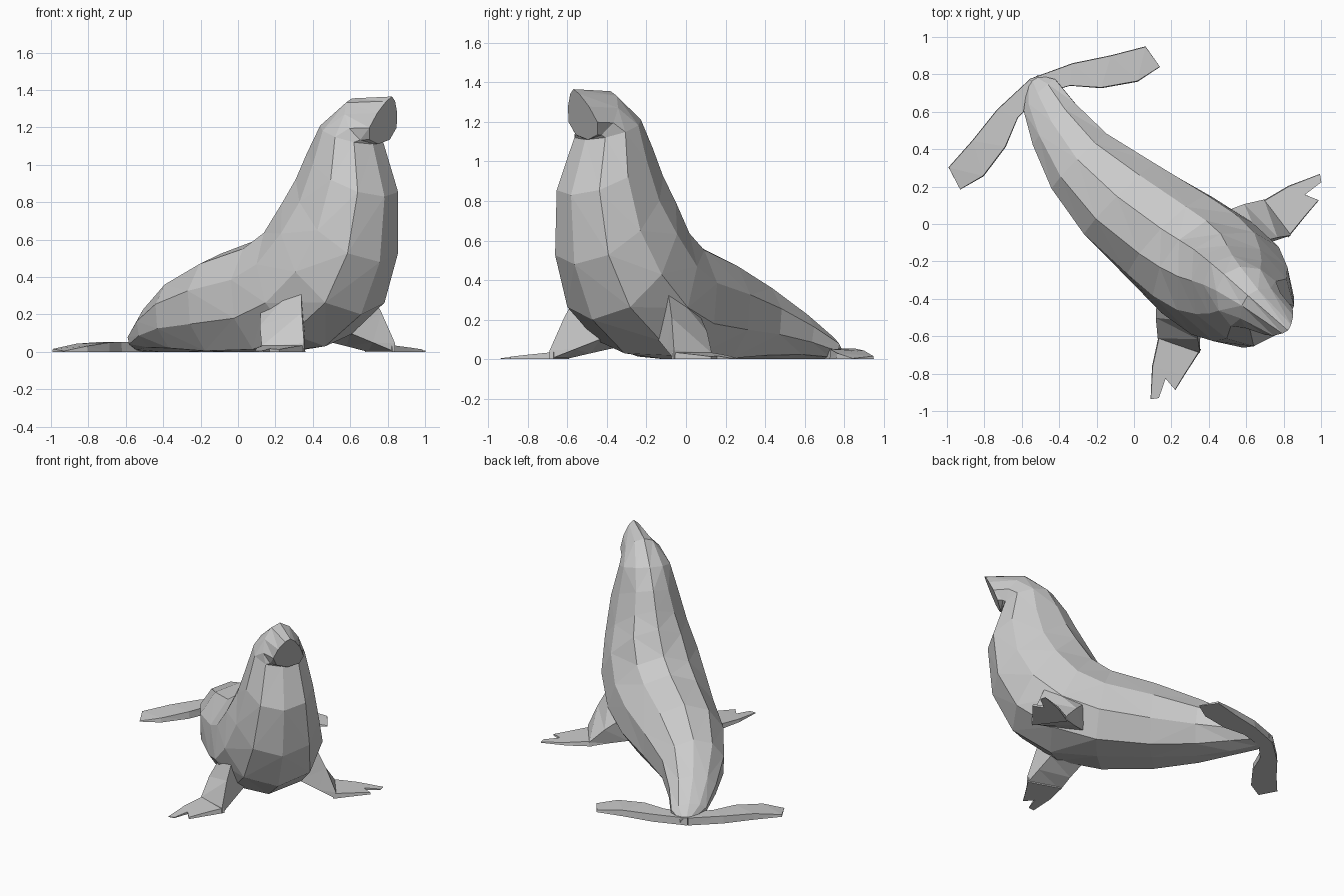
import bpy, bmesh
from math import sin, cos, pi, radians
from mathutils import Vector

if "Cube" in bpy.data.objects:
    bpy.data.objects.remove(bpy.data.objects["Cube"])

R = 0.5 ** 0.5


def world(u, v, z):
    """Animal frame (u forward, v sideways) turned 45 degrees into the scene."""
    return Vector(((u + v) * R, (v - u) * R, max(z, 0)))


def finish(name, rings, caps=True):
    """Loft equal-length vertex rings into a flat-shaded faceted mesh."""
    bm = bmesh.new()
    loops = [[bm.verts.new(p) for p in ring] for ring in rings]
    n = len(loops[0])
    for a, b in zip(loops, loops[1:]):
        for i in range(n):
            j = (i + 1) % n
            bm.faces.new((a[i], a[j], b[j], b[i]))
    if caps:
        bm.faces.new(loops[0])
        bm.faces.new(loops[-1])
    bmesh.ops.remove_doubles(bm, verts=bm.verts, dist=0.0005)
    bmesh.ops.triangulate(bm, faces=bm.faces)
    bmesh.ops.recalc_face_normals(bm, faces=bm.faces)
    me = bpy.data.meshes.new(name)
    bm.to_mesh(me)
    bm.free()
    ob = bpy.data.objects.new(name, me)
    bpy.context.collection.objects.link(ob)
    return ob


# Body, neck and head:
# back point (u, z), belly point (u, z), half width, side offset, back taper
SECTIONS = [
    (-.93, .05, -.92, .00, .04, .16, 0),
    (-.86, .12, -.82, .00, .12, .13, 0),
    (-.70, .25, -.65, .00, .16, .075, 0),
    (-.46, .40, -.42, -.02, .21, .03, 0),
    (-.17, .525, -.12, -.05, .27, .04, 0),
    (.12, .615, .24, -.05, .31, .085, .08),
    (.23, .70, .55, .03, .33, .11, .16),
    (.32, .86, .80, .20, .315, .13, .2),
    (.38, .97, .935, .48, .265, .137, .22),
    (.44, 1.09, .965, .83, .215, .143, .2),
    (.53, 1.22, .87, 1.11, .165, .15, .12),
    (.70, 1.355, .872, 1.11, .125, .16, .25),
    (.985, 1.365, .88, 1.11, .09, .18, .5),
]
N = 10
rings = []
for ub, zb, uf, zf, half, off, taper in SECTIONS:
    ring = []
    for k in range(N):
        t = 2 * pi * k / N
        c = cos(t)
        ring.append(world((ub + uf) / 2 + (ub - uf) / 2 * c,
                          off + half * 1.04 * sin(t) * (1 - taper * c),
                          (zb + zf) / 2 + (zb - zf) / 2 * c))
    rings.append(ring)
finish("body", rings)


def frame(base, angle, side):
    """Return a mapper from (outward, rearward, height) to the scene."""
    a = radians(angle)
    d = Vector((cos(a), sin(a), 0))
    r = Vector((-sin(a), cos(a), 0)) * side
    o = Vector((base[0], base[1], 0))
    return lambda f, s, z: o + d * f + r * s + Vector((0, 0, z))


# Outlines of the flat flipper blades (outward, rearward)
HAND = [(-.02, .12), (.15, .10), (.32, .05), (.30, .01), (.19, .01),
        (.23, -.06), (.14, -.08), (-.02, -.12)]
HIND = [(-.10, .035), (.138, .065), (.35, .06), (.54, .065), (.59, -.06),
        (.456, -.11), (.26, -.10), (.10, -.05), (-.08, -.06)]


def blade(name, at, outline, height, power):
    """Thin slab whose upper side falls to the tip."""
    reach = max(f for f, s in outline)
    low = [at(f, s, 0) for f, s in outline]
    top = [at(f, s * .96, .004 + height * (1 - max(0, f / reach) ** power)) for f, s in outline]
    finish(name, [low, top])


def arm(name, at):
    # Steep wedge from the shoulder down to the wrist
    shoulder = [at(-.22, .20, .24), at(-.15, -.05, .38), at(-.24, -.04, .10), at(-.26, .17, .06)]
    middle = [at(-.10, .165, .14), at(-.065, -.085, .21), at(-.12, -.08, .05), at(-.13, .14, .03)]
    wrist = [at(.0, .12, .03), at(.0, -.12, .045), at(.0, -.12, 0), at(.0, .12, 0)]
    finish(name, [shoulder, middle, wrist])


for label, base, angle, side in (("right", (.768, .035), 37, 1),
                                 ("left", (.24, -.65), 251, -1)):
    at = frame(base, angle, side)
    arm(label + "_front_arm", at)
    blade(label + "_front_flipper", at, HAND, .032, 1)

for label, base, angle, side in (("right", (-.45, .765), 13, 1),
                                 ("left", (-.595, .675), 230, -1)):
    blade(label + "_hind_flipper", frame(base, angle, side), HIND, .05, 3)
